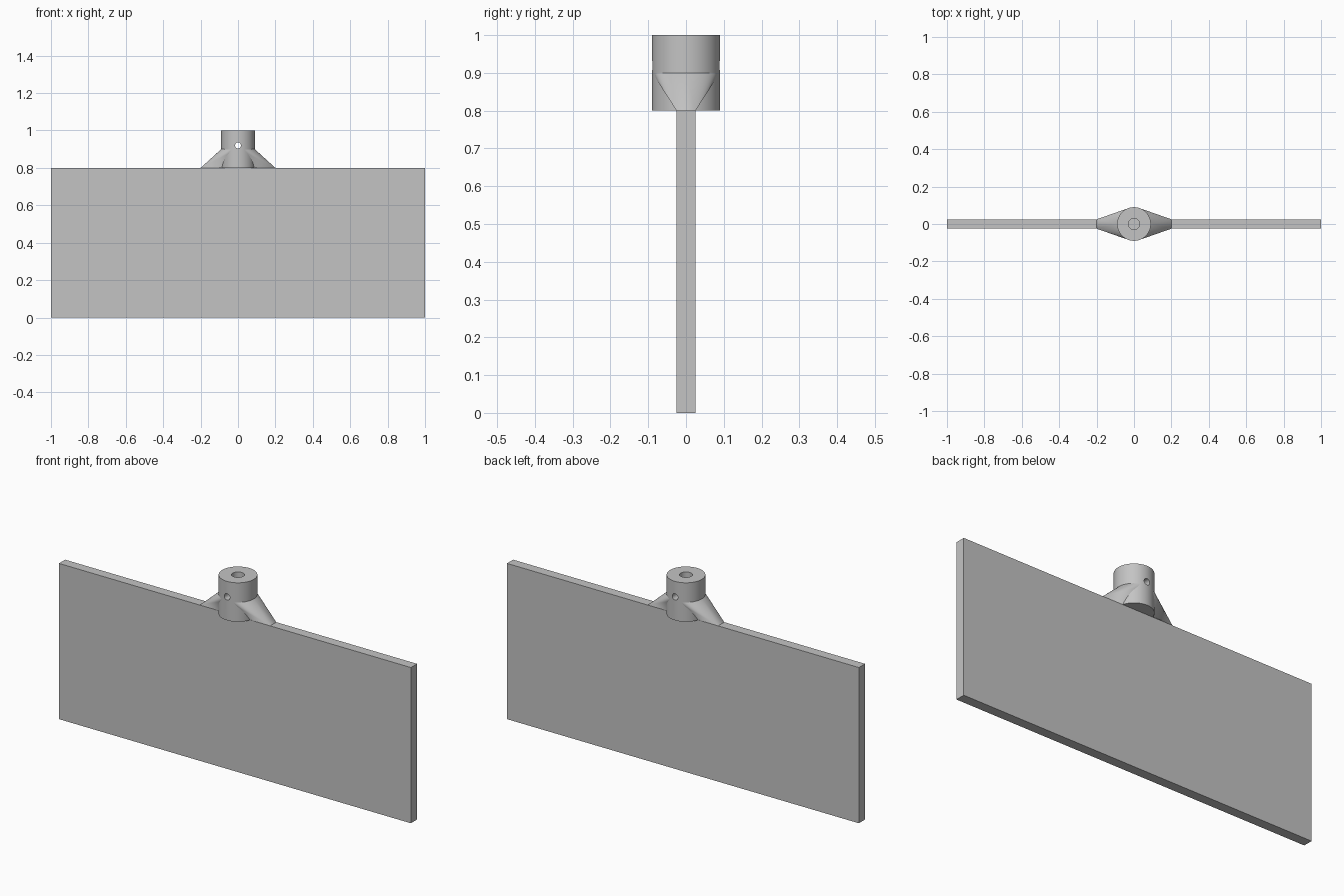
import bpy
import bmesh
import math
from mathutils import Matrix, Vector

default_cube = bpy.data.objects.get("Cube")
if default_cube:
    bpy.data.objects.remove(default_cube, do_unlink=True)

# Sizes
PANEL = Vector((2.0, 0.05, 0.8))
COLLAR_R, COLLAR_TOP = 0.09, 1.0
BORE_R, BORE_FLOOR = 0.03, 0.805
PIN_R, PIN_Z = 0.016, 0.92
GUSSET_HALF, GUSSET_TOP = 0.2, 0.9

grey = bpy.data.materials.new("plain grey")
grey.use_nodes = True
colour = (0.55, 0.55, 0.55, 1.0)
grey.diffuse_color = colour
grey.node_tree.nodes["Principled BSDF"].inputs["Base Color"].default_value = colour


def make_object(name, bm):
    bmesh.ops.recalc_face_normals(bm, faces=bm.faces)
    mesh = bpy.data.meshes.new(name)
    bm.to_mesh(mesh)
    bm.free()
    mesh.materials.append(grey)
    obj = bpy.data.objects.new(name, mesh)
    bpy.context.collection.objects.link(obj)
    return obj


def cylinder(name, radius, length, matrix, segments):
    bm = bmesh.new()
    bmesh.ops.create_cone(bm, cap_ends=True, segments=segments, radius1=radius,
                          radius2=radius, depth=length, matrix=matrix)
    return make_object(name, bm)


def upright(name, radius, bottom, top, segments):
    middle = Matrix.Translation((0, 0, (bottom + top) / 2))
    return cylinder(name, radius, top - bottom, middle, segments)


def activate(obj):
    bpy.ops.object.select_all(action="DESELECT")
    obj.select_set(True)
    bpy.context.view_layer.objects.active = obj


def cut(obj, cutter):
    activate(obj)
    mod = obj.modifiers.new("hole", "BOOLEAN")
    mod.operation = "DIFFERENCE"
    mod.solver = "EXACT"
    mod.object = cutter
    bpy.ops.object.modifier_apply(modifier=mod.name)


# Flat board
bm = bmesh.new()
bmesh.ops.create_cube(bm, size=1, matrix=Matrix.Translation((0, 0, PANEL.z / 2))
                      @ Matrix.Diagonal((*PANEL, 1)))
make_object("panel", bm)

# Round socket on the board's top edge
collar = upright("collar", COLLAR_R, PANEL.z, COLLAR_TOP, 96)

# Gusset: hull from a strip on the board up to a ring around the socket
bm = bmesh.new()
for sx in (-1, 1):
    for sy in (-1, 1):
        bm.verts.new((sx * GUSSET_HALF, sy * PANEL.y / 2, PANEL.z))
bmesh.ops.create_circle(bm, radius=COLLAR_R - 0.0003, segments=96,
                        matrix=Matrix.Translation((0, 0, GUSSET_TOP)))
hull = bmesh.ops.convex_hull(bm, input=bm.verts[:])
bmesh.ops.dissolve_limit(bm, angle_limit=math.radians(0.1),
                         verts=bm.verts[:], edges=bm.edges[:])
gusset = make_object("gusset", bm)

# Vertical bore and cross pin hole
bore = upright("bore_cutter", BORE_R, BORE_FLOOR, COLLAR_TOP + 0.1, 48)
pin = cylinder("pin_cutter", PIN_R, 0.4, Matrix.Translation((0, 0, PIN_Z))
               @ Matrix.Rotation(math.pi / 2, 4, "X"), 32)
cut(collar, bore)
cut(collar, pin)
cut(gusset, bore)
for helper in (bore, pin):
    bpy.data.objects.remove(helper, do_unlink=True)

for part in (collar, gusset):
    activate(part)
    bpy.ops.object.shade_smooth_by_angle(angle=math.radians(30))
